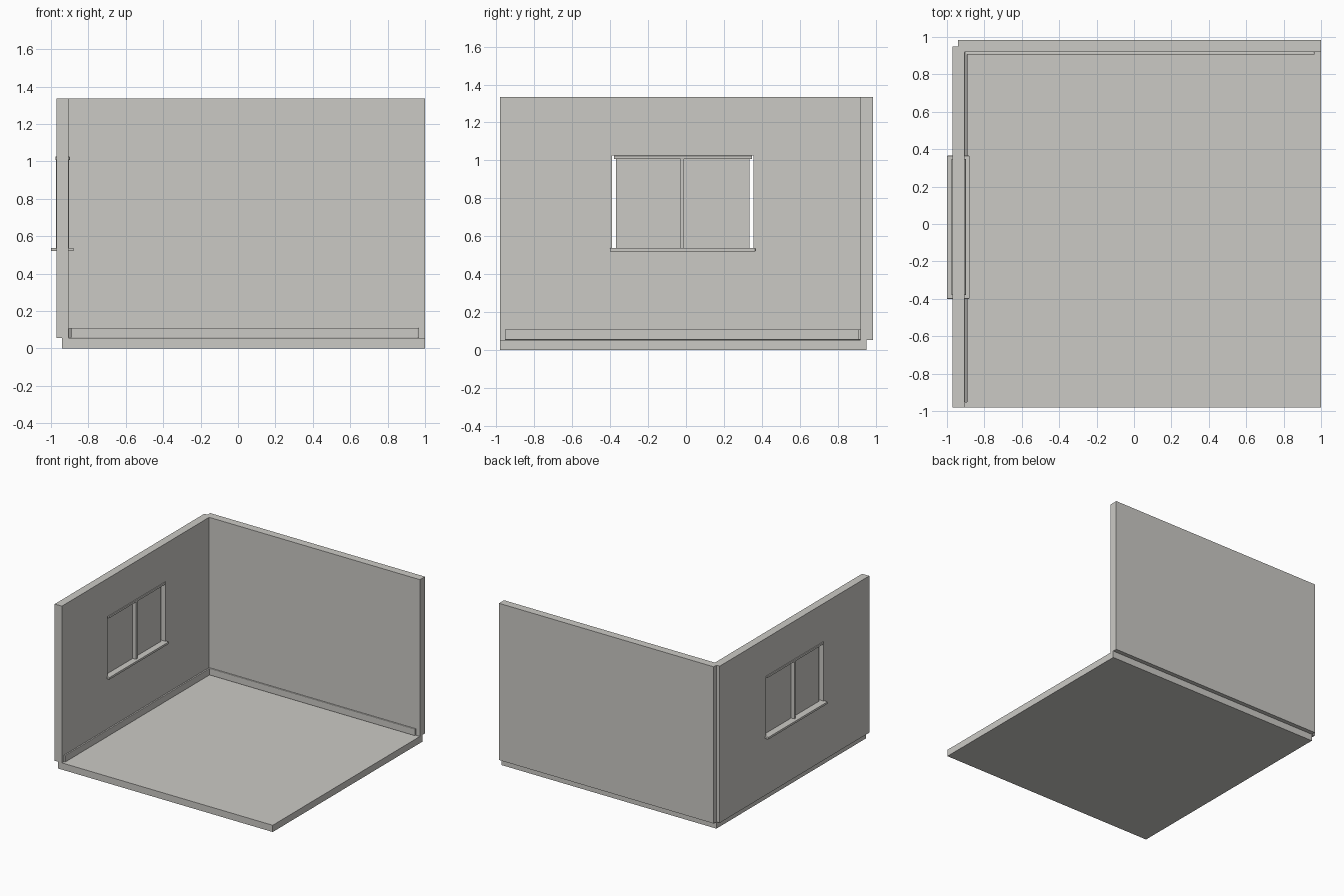
import bpy, bmesh

if "Cube" in bpy.data.objects:
    bpy.data.objects.remove(bpy.data.objects["Cube"])

grey = bpy.data.materials.new("warm_grey")
grey.diffuse_color = (0.6, 0.59, 0.56, 1)
grey.use_nodes = True
grey.node_tree.nodes["Principled BSDF"].inputs["Base Color"].default_value = grey.diffuse_color


def box(name, x, y, z, bevel=0.0):
    """Axis-aligned box from (min, max) ranges, with optional edge bevel."""
    bm = bmesh.new()
    bmesh.ops.create_cube(bm, size=1)
    for v in bm.verts:
        v.co = [r[0] if c < 0 else r[1] for r, c in zip((x, y, z), v.co)]
    me = bpy.data.meshes.new(name)
    bm.to_mesh(me)
    bm.free()
    me.materials.append(grey)
    ob = bpy.data.objects.new(name, me)
    bpy.context.collection.objects.link(ob)
    if bevel:
        mod = ob.modifiers.new("bevel", 'BEVEL')
        mod.width = bevel
        mod.segments = 2
    return ob


BASE, TOP = 0.055, 1.335      # floor top and wall top
SILL, HEAD = 0.52, 1.025      # window opening heights
WALL_X = (-0.97, -0.905)      # side wall thickness
MID_X = sum(WALL_X) / 2

# Floor slab and back wall
box("floor", (-0.94, 1.0), (-0.98, 0.95), (0, BASE))
box("back_wall", (-0.94, 1.0), (0.92, 0.985), (BASE, TOP))

# Side wall, in bands around the window opening
box("side_wall_lower", WALL_X, (-0.98, 0.95), (BASE, SILL))
box("side_wall_upper", WALL_X, (-0.98, 0.95), (HEAD, TOP))
box("side_wall_front", WALL_X, (-0.98, -0.39), (SILL, HEAD))
box("side_wall_back", WALL_X, (0.355, 0.95), (SILL, HEAD))

# Window: sill, head, mullion and two panes with slim gaps at the sides
box("window_sill", (-1.0, -0.88), (-0.40, 0.365), (SILL, 0.538), 0.002)
box("window_head", (-0.976, -0.899), (-0.38, 0.348), (1.007, HEAD), 0.002)
box("window_mullion", (-0.972, -0.903), (-0.028, -0.010), (0.538, 1.007))
for name, y in (("front", (-0.37, -0.028)), ("back", (-0.010, 0.335))):
    box("window_pane_" + name, (MID_X - 0.006, MID_X + 0.006), y, (0.538, 1.007))

# Skirting boards along both walls
box("back_skirting", (-0.905, 0.965), (0.906, 0.92), (BASE, 0.11), 0.004)
box("side_skirting", (-0.905, -0.891), (-0.955, 0.92), (BASE, 0.11), 0.004)
